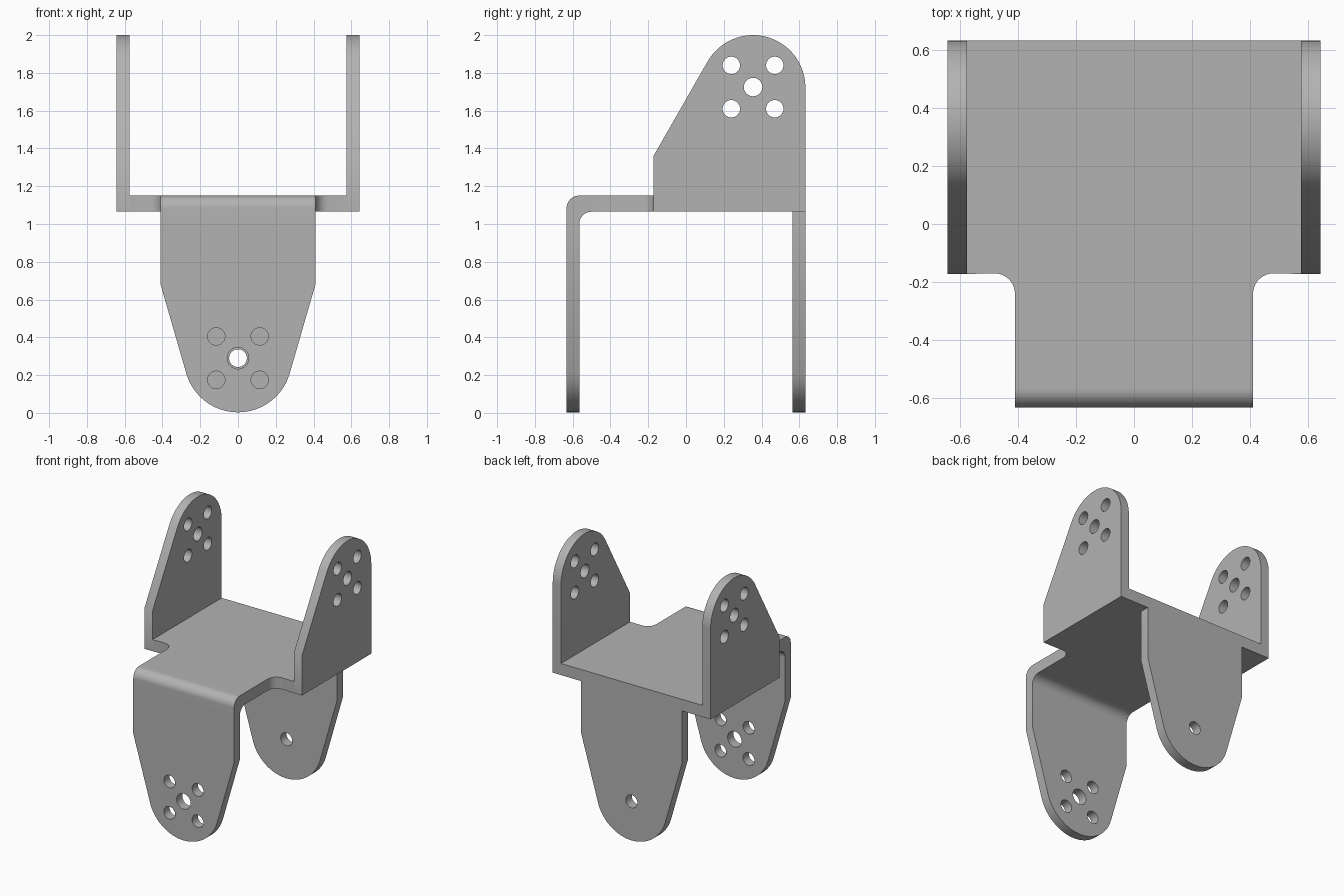
import bpy, bmesh
from math import cos, sin, radians
from mathutils import Matrix

cube = bpy.data.objects.get("Cube")
if cube:
    bpy.data.objects.remove(cube)

metal = bpy.data.materials.new("grey metal")
GREY = (0.45, 0.45, 0.45, 1)
metal.use_nodes = True
metal.diffuse_color = GREY
metal.node_tree.nodes["Principled BSDF"].inputs["Base Color"].default_value = GREY

# Drawing planes: columns are the outline's u, v and thickness directions
FACING_FRONT = Matrix(((1, 0, 0), (0, 0, 1), (0, 1, 0)))
FACING_SIDE = Matrix(((0, 0, 1), (1, 0, 0), (0, 1, 0)))
FACING_UP = Matrix.Identity(3)


def arc(cu, cv, r, start, end, steps=24):
    angles = [radians(start + (end - start) * i / steps) for i in range(steps + 1)]
    return [(cu + r * cos(a), cv + r * sin(a)) for a in angles]


def circle(cu, cv, r):
    return arc(cu, cv, r, 0, 360, 32)[:-1]


def plate(name, plane, near, far, outline, holes=()):
    """Fill an outline with holes and thicken it from near to far."""
    curve = bpy.data.curves.new(name, "CURVE")
    curve.dimensions = "2D"
    curve.fill_mode = "BOTH"
    curve.extrude = abs(far - near) / 2
    for loop in [outline, *holes]:
        spline = curve.splines.new("POLY")
        spline.points.add(len(loop) - 1)
        for point, (u, v) in zip(spline.points, loop):
            point.co = (u, v, 0, 1)
        spline.use_cyclic_u = True
    helper = bpy.data.objects.new(name + " outline", curve)
    bpy.context.collection.objects.link(helper)
    bpy.context.view_layer.update()
    graph = bpy.context.evaluated_depsgraph_get()
    mesh = bpy.data.meshes.new_from_object(helper.evaluated_get(graph))
    bpy.data.objects.remove(helper)

    bm = bmesh.new()
    bm.from_mesh(mesh)
    bmesh.ops.remove_doubles(bm, verts=bm.verts, dist=0.0005)
    for v in bm.verts:
        v.co.z += (near + far) / 2
        v.co = plane @ v.co
    bmesh.ops.recalc_face_normals(bm, faces=bm.faces)
    bm.to_mesh(mesh)
    bm.free()
    mesh.materials.clear()
    mesh.materials.append(metal)
    obj = bpy.data.objects.new(name, mesh)
    bpy.context.collection.objects.link(obj)
    bpy.ops.object.select_all(action="DESELECT")
    obj.select_set(True)
    bpy.context.view_layer.objects.active = obj
    bpy.ops.object.shade_smooth_by_angle(angle=radians(30))
    return obj


def bolt_holes(cu, cv, centre_r):
    corners = [circle(cu + a, cv + b, 0.046) for a in (-0.115, 0.115) for b in (-0.115, 0.115)]
    return corners + [circle(cu, cv, centre_r)]


BASE, TOP = 1.065, 1.15      # deck underside and upper face
HALF, WIDE = 0.41, 0.642     # half widths of the tongue and of the deck
INNER = 0.575                # inner face of the side ears
FRONT, BACK = -0.632, 0.632
BEND = 1.0                   # height where the front bend starts

# Deck with filleted notches beside the front tongue
right_edge = arc(0.48, -0.24, 0.07, 180, 90, 10) + [(INNER, -0.172), (INNER, BACK)]
deck = [(HALF, -0.5)] + right_edge
deck += [(-u, v) for u, v in reversed(deck)]
plate("deck", FACING_UP, BASE, TOP, deck)

# Rounded bend joining the deck to the front leg
bend = (arc(-0.5, BEND, 0.065, 90, 180, 12) + [(FRONT, BEND)]
        + arc(FRONT + 0.065, TOP - 0.065, 0.065, 180, 90, 12) + [(-0.5, TOP)])
plate("front_bend", FACING_SIDE, -HALF, HALF, bend)


# Tapered hanging legs with round ends
def leg(top):
    return ([(HALF, top), (HALF, 0.68)] + arc(0, 0.288, 0.285, -16, -164, 40)
            + [(-HALF, 0.68), (-HALF, top)])


plate("front_leg", FACING_FRONT, FRONT, -0.565, leg(BEND), bolt_holes(0, 0.29, 0.057))
plate("back_leg", FACING_FRONT, 0.563, BACK, leg(BASE), [circle(0, 0.29, 0.047)])

# Upright ears with one sloping edge
ear = ([(-0.172, BASE), (BACK, BASE)] + arc(0.355, 1.723, 0.277, 0, 150, 40)
       + [(-0.172, 1.36)])
for side, sign in (("left", 1), ("right", -1)):
    plate(side + "_ear", FACING_SIDE, sign * INNER, sign * WIDE, ear,
          bolt_holes(0.355, 1.725, 0.049))
